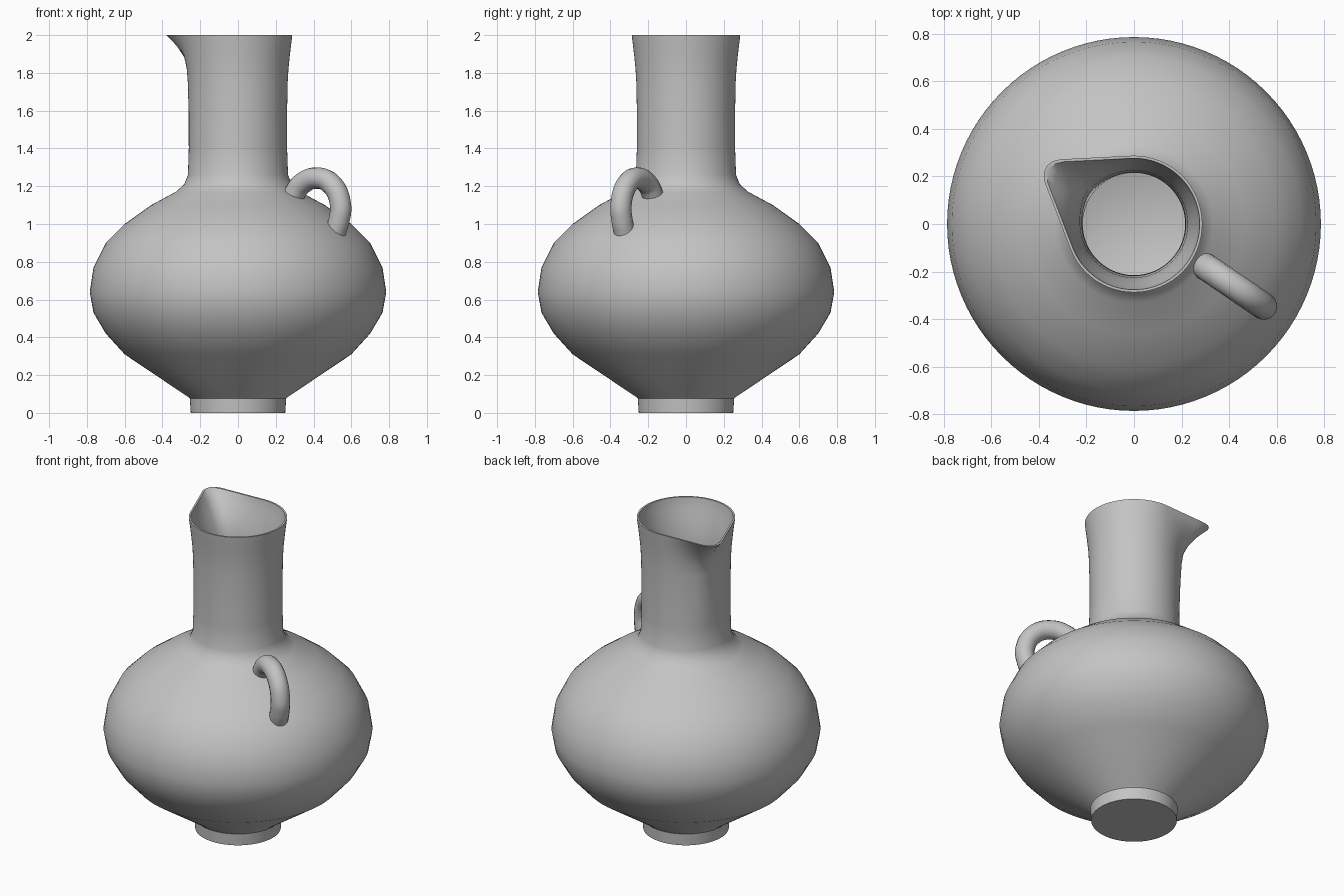
import bpy, bmesh, math
from mathutils import Vector

cube = bpy.data.objects.get("Cube")
if cube:
    bpy.data.objects.remove(cube, do_unlink=True)

clay = bpy.data.materials.new("grey_clay")
clay.use_nodes = True
clay.diffuse_color = (0.55, 0.55, 0.55, 1)
clay.node_tree.nodes["Principled BSDF"].inputs["Base Color"].default_value = clay.diffuse_color

SEGMENTS = 96
SPOUT_ANGLE = math.radians(147)
RIM, TIP, REACH = 0.287, 0.07, 0.37   # rim radius, spout tip radius, tip distance


def finish(obj, angle):
    obj.data.materials.append(clay)
    bpy.ops.object.select_all(action='DESELECT')
    obj.select_set(True)
    bpy.context.view_layer.objects.active = obj
    bpy.ops.object.shade_smooth_by_angle(angle=math.radians(angle))


def teardrop(phi):
    """Distance from the axis to a teardrop outline, relative to the round rim."""
    phi = abs((phi + math.pi) % (2 * math.pi) - math.pi)
    tangent = math.acos((RIM - TIP) / REACH)
    corner = math.atan2(TIP * math.sin(tangent), REACH + TIP * math.cos(tangent))
    if phi > tangent:
        return 1.0
    if phi > corner:
        return 1 / math.cos(phi - tangent)
    return (REACH * math.cos(phi) + math.sqrt(TIP**2 - (REACH * math.sin(phi))**2)) / RIM


def spout_weight(z):
    """The neck leans gently toward the spout, then flares sharply at the rim."""
    if z < 1.25:
        return 0.0
    flare = max(0.0, (z - 1.75) / 0.25)
    return 0.12 * min(1.0, (z - 1.25) / 0.5) + 0.88 * flare ** 2.2


# Jug: one lathed wall, outside from foot to rim, then inside back to the floor
outside = [(0.25, 0), (0.255, 0.075), (0.265, 0.085), (0.6, 0.31), (0.7, 0.42),
           (0.765, 0.53), (0.785, 0.64), (0.765, 0.77), (0.7, 0.9), (0.6, 1.0),
           (0.46, 1.1), (0.33, 1.17), (0.285, 1.21), (0.265, 1.26), (0.26, 1.4),
           (0.26, 1.6), (0.263, 1.75), (0.267, 1.82), (0.273, 1.88),
           (0.28, 1.94), (0.284, 1.97), (0.287, 2.0)]
inside = [(0.276, 2.0), (0.272, 1.97), (0.265, 1.94), (0.25, 1.88), (0.236, 1.82),
          (0.225, 1.75), (0.217, 1.6), (0.215, 1.25), (0.3, 1.14), (0.56, 0.98),
          (0.72, 0.77), (0.74, 0.64), (0.66, 0.43), (0.56, 0.34), (0.24, 0.12)]

bm = bmesh.new()
rings = []
for radius, z in outside + inside:
    ring = []
    for i in range(SEGMENTS):
        a = math.tau * i / SEGMENTS
        r = radius * (1 + spout_weight(z) * (teardrop(a - SPOUT_ANGLE) - 1))
        ring.append(bm.verts.new((r * math.cos(a), r * math.sin(a), z)))
    rings.append(ring)
for low, high in zip(rings, rings[1:]):
    for i in range(SEGMENTS):
        j = (i + 1) % SEGMENTS
        bm.faces.new((low[i], low[j], high[j], high[i]))
bm.faces.new(rings[0][::-1])
bm.faces.new(rings[-1])
mesh = bpy.data.meshes.new("jug_body")
bm.to_mesh(mesh)
bm.free()
jug = bpy.data.objects.new("jug_body", mesh)
bpy.context.collection.objects.link(jug)
finish(jug, 40)

# Handle: a round tube arching from the shoulder, opposite the spout
path = [(0.29, 1.145), (0.335, 1.21), (0.42, 1.243), (0.5, 1.205),
        (0.543, 1.1), (0.535, 1.02), (0.515, 0.955)]
curve = bpy.data.curves.new("handle", 'CURVE')
curve.dimensions = '3D'
curve.bevel_depth = 0.057
curve.bevel_resolution = 6
curve.resolution_u = 8
curve.use_fill_caps = True
spline = curve.splines.new('BEZIER')
spline.bezier_points.add(len(path) - 1)
for point, (x, z) in zip(spline.bezier_points, path):
    point.co = Vector((x, -0.172 - 0.68 * (x - 0.29), z))
    point.handle_left_type = point.handle_right_type = 'AUTO'
tube = bpy.data.objects.new("handle_curve", curve)
bpy.context.collection.objects.link(tube)
bpy.context.view_layer.update()
handle_mesh = bpy.data.meshes.new_from_object(tube.evaluated_get(bpy.context.evaluated_depsgraph_get()))
bpy.data.objects.remove(tube, do_unlink=True)
handle_mesh.materials.clear()
handle = bpy.data.objects.new("handle", handle_mesh)
bpy.context.collection.objects.link(handle)
finish(handle, 40)
